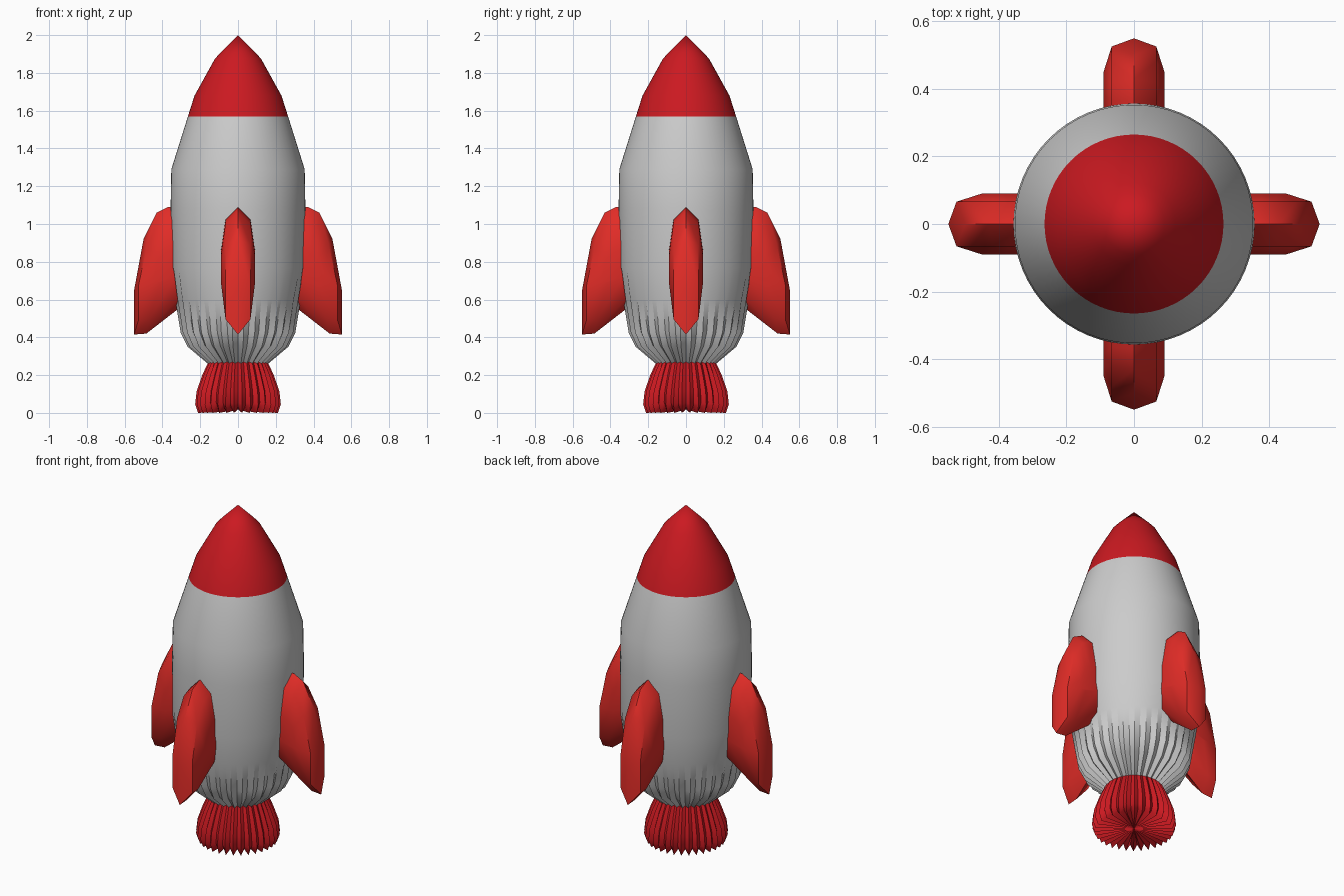
import bpy, bmesh, math

if "Cube" in bpy.data.objects:
    bpy.data.objects.remove(bpy.data.objects["Cube"])

SEG = 64  # 32 flutes: every other column is a valley


def material(name, color):
    mat = bpy.data.materials.new(name)
    mat.diffuse_color = (*color, 1)
    mat.use_nodes = True
    mat.node_tree.nodes["Principled BSDF"].inputs["Base Color"].default_value = mat.diffuse_color
    return mat


def finish(bm, name, mat, angle):
    bmesh.ops.recalc_face_normals(bm, faces=bm.faces)
    mesh = bpy.data.meshes.new(name)
    bm.to_mesh(mesh)
    bm.free()
    obj = bpy.data.objects.new(name, mesh)
    bpy.context.collection.objects.link(obj)
    if mat:
        mesh.materials.append(mat)
    bpy.ops.object.select_all(action='DESELECT')
    obj.select_set(True)
    bpy.context.view_layer.objects.active = obj
    bpy.ops.object.shade_smooth_by_angle(angle=math.radians(angle))
    return obj


def bridge(bm, a, b):
    n = len(a)
    for i in range(n):
        j = (i + 1) % n
        bm.faces.new((a[i], a[j], b[j], b[i]))


def fan(bm, ring, tip):
    for i in range(len(ring)):
        bm.faces.new((ring[i], ring[(i + 1) % len(ring)], tip))


def fluted_lathe(name, profile, mat, angle, top=None, bottom=None):
    """Profile rows: radius, z, valley depth, valley lift."""
    bm = bmesh.new()
    rings = []
    for r, z, depth, lift in profile:
        ring = []
        for i in range(SEG):
            valley = 1 - i % 2
            a = math.tau * i / SEG
            rr = r - depth * valley
            ring.append(bm.verts.new((rr * math.cos(a), rr * math.sin(a), z + lift * valley)))
        rings.append(ring)
    for a, b in zip(rings, rings[1:]):
        bridge(bm, a, b)
    if top is not None:
        fan(bm, rings[-1], bm.verts.new((0, 0, top)))
    if bottom is not None:
        fan(bm, rings[0], bm.verts.new((0, 0, bottom)))
    return finish(bm, name, mat, angle)


nose_red = material("nose_red", (0.60, 0.01, 0.015))
fin_red = material("fin_red", (0.75, 0.025, 0.02))

# Hull, fluted towards the tail
fluted_lathe("hull", [
    (0.16, 0.26, 0.012, 0.01), (0.268, 0.35, 0.02, 0.008), (0.305, 0.425, 0.02, 0),
    (0.334, 0.60, 0.012, 0), (0.357, 0.77, 0.003, 0), (0.357, 1.08, 0, 0),
    (0.353, 1.29, 0, 0), (0.265, 1.57, 0, 0)], None, 45)

# Nose cone
fluted_lathe("nose_cone", [
    (0.265, 1.57, 0, 0), (0.23, 1.68, 0, 0), (0.122, 1.875, 0, 0),
    (0.09, 1.91, 0, 0)], nose_red, 45, top=2.0)

# Exhaust nozzle with a toothed rim
fluted_lathe("nozzle", [
    (0.212, 0.0, 0.02, 0.03), (0.228, 0.045, 0.02, 0.01), (0.22, 0.115, 0.018, 0),
    (0.19, 0.20, 0.015, 0), (0.16, 0.265, 0.012, 0.008)], nose_red, 45, bottom=0.02)

# Fins: a swept outline inflated to a lens shape
OUTLINE = [(0.27, 1.09), (0.37, 1.09), (0.43, 1.06), (0.50, 0.92),
           (0.55, 0.65), (0.55, 0.415), (0.485, 0.42), (0.33, 0.54), (0.27, 0.60)]
LAYERS = [(0.066, 0.89, 0.78), (0.09, 0.55, 0.25)]  # half width, radial scale, z scale
CR, CZ = 0.33, 0.78


def fin(name, turn):
    bm = bmesh.new()
    c, s = math.cos(turn), math.sin(turn)

    def ring(w, sr, sz):
        pts = [(CR + (r - CR) * (sr if r > CR else 1), CZ + (z - CZ) * sz) for r, z in OUTLINE]
        return [bm.verts.new((r * c - w * s, r * s + w * c, z)) for r, z in pts]

    rim = ring(0, 1, 1)
    for side in (1, -1):
        prev = rim
        for w, sr, sz in LAYERS:
            nxt = ring(w * side, sr, sz)
            bridge(bm, prev, nxt)
            prev = nxt
        bm.faces.new(prev)
    return finish(bm, name, fin_red, 50)


for k, side in enumerate(("right", "back", "left", "front")):
    fin(side + "_fin", k * math.pi / 2)
